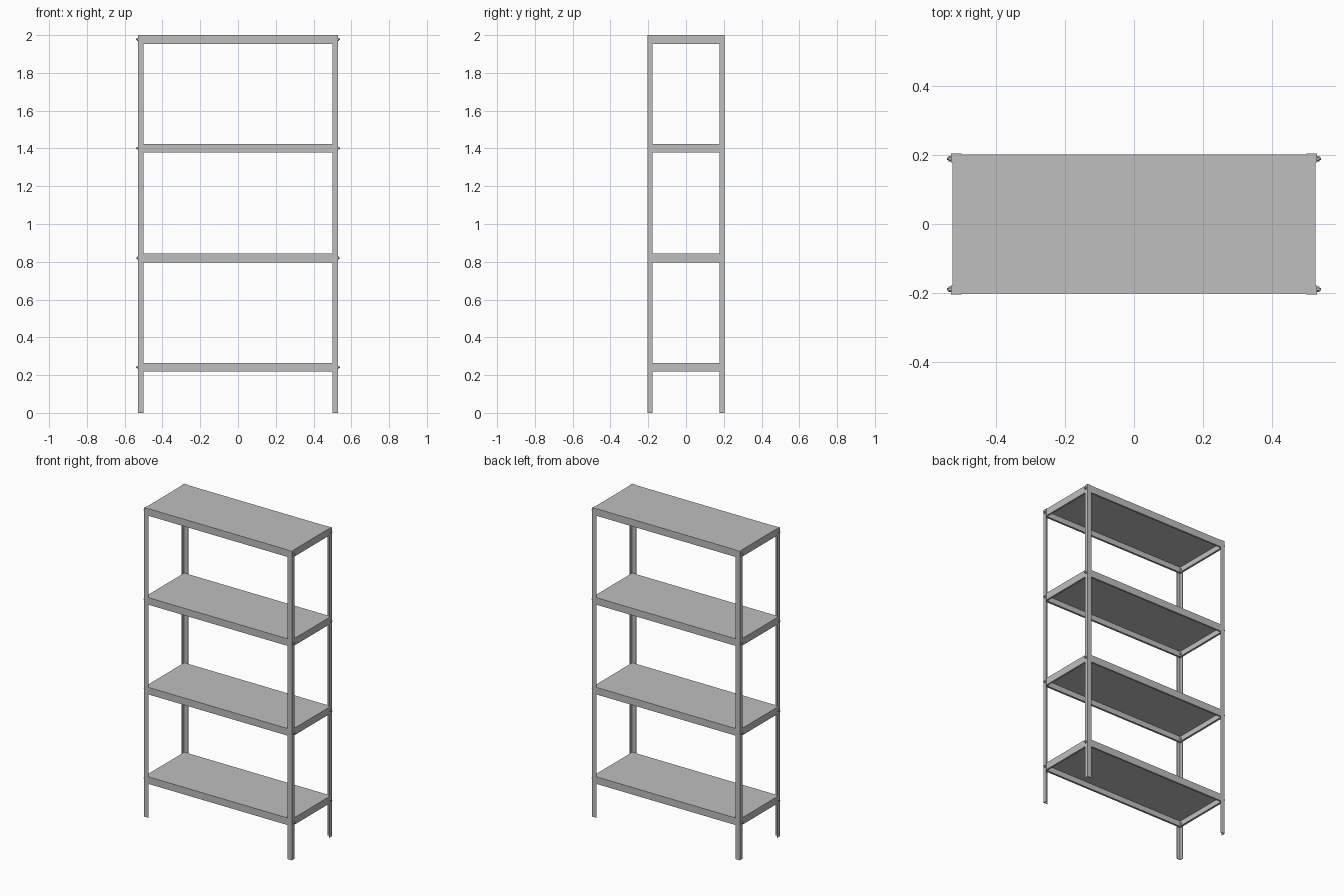
import bpy, bmesh, math
from mathutils import Matrix

cube = bpy.data.objects.get("Cube")
if cube:
    bpy.data.objects.remove(cube, do_unlink=True)

HX, HY = 0.529, 0.204          # outer half size of the post frame
T = 0.0035                     # sheet metal thickness
SX, SY = HX - T, HY - T        # outer half size of the shelves
LIP, RETURN = 0.046, 0.012     # shelf rim height and its inward fold
SHELF_TOPS = [0.264, 0.843, 1.424, 2.0]

steel = bpy.data.materials.new("light grey steel")
steel.use_nodes = True
color = (0.52, 0.52, 0.52, 1)
steel.diffuse_color = color
steel.node_tree.nodes["Principled BSDF"].inputs["Base Color"].default_value = color


def finish(bm, name):
    bmesh.ops.recalc_face_normals(bm, faces=bm.faces)
    mesh = bpy.data.meshes.new(name)
    bm.to_mesh(mesh)
    bm.free()
    mesh.materials.append(steel)
    obj = bpy.data.objects.new(name, mesh)
    bpy.context.collection.objects.link(obj)
    return obj


def ring(bm, hx, hy, z):
    return [bm.verts.new((x, y, z)) for x, y in
            ((-hx, -hy), (hx, -hy), (hx, hy), (-hx, hy))]


# Folded tray: top sheet, rim and narrow return, as one closed skin
def shelf(name, top):
    bm = bmesh.new()
    low = top - LIP
    section = [(0, top), (0, low), (RETURN, low), (RETURN, low + T),
               (T, low + T), (T, top - T)]
    loops = [ring(bm, SX - inset, SY - inset, z) for inset, z in section]
    for a, b in zip(loops, loops[1:]):
        for i in range(4):
            j = (i + 1) % 4
            bm.faces.new((a[i], a[j], b[j], b[i]))
    bm.faces.new(loops[0])
    bm.faces.new(loops[-1])
    return finish(bm, name)


# Angle-section upright wrapping one corner
def post(name, sx, sy):
    bm = bmesh.new()
    profile = [(HX, HY), (HX - 0.030, HY), (HX - 0.030, SY),
               (SX, SY), (SX, HY - 0.026), (HX, HY - 0.026)]
    base = bm.faces.new([bm.verts.new((sx * x, sy * y, 0)) for x, y in profile])
    grown = bmesh.ops.extrude_face_region(bm, geom=[base])["geom"]
    bmesh.ops.translate(bm, vec=(0, 0, 2.0),
                        verts=[v for v in grown if isinstance(v, bmesh.types.BMVert)])
    return finish(bm, name)


# Bolt through the end of a shelf: hex nut, projecting shank, inner head
def bolt(name, sx, sy, z):
    bm = bmesh.new()
    for start, end, radius, sides in ((HX, HX + 0.007, 0.008, 6),
                                      (SX - 0.009, HX + 0.012, 0.004, 10),
                                      (SX - T - 0.005, SX - T, 0.007, 6)):
        place = (Matrix.Translation((sx * (start + end) / 2, sy * 0.189, z))
                 @ Matrix.Rotation(math.pi / 2, 4, 'Y'))
        bmesh.ops.create_cone(bm, cap_ends=True, segments=sides, radius1=radius,
                              radius2=radius, depth=end - start, matrix=place)
    return finish(bm, name)


for level, top in enumerate(SHELF_TOPS, 1):
    shelf(f"shelf_{level}", top)

for sx, side in ((1, "left"), (-1, "right")):
    for sy, end in ((-1, "front"), (1, "back")):
        post(f"{end}_{side}_post", sx, sy)
        for level, top in enumerate(SHELF_TOPS, 1):
            bolt(f"{end}_{side}_bolt_{level}", sx, sy, top - LIP / 2)
